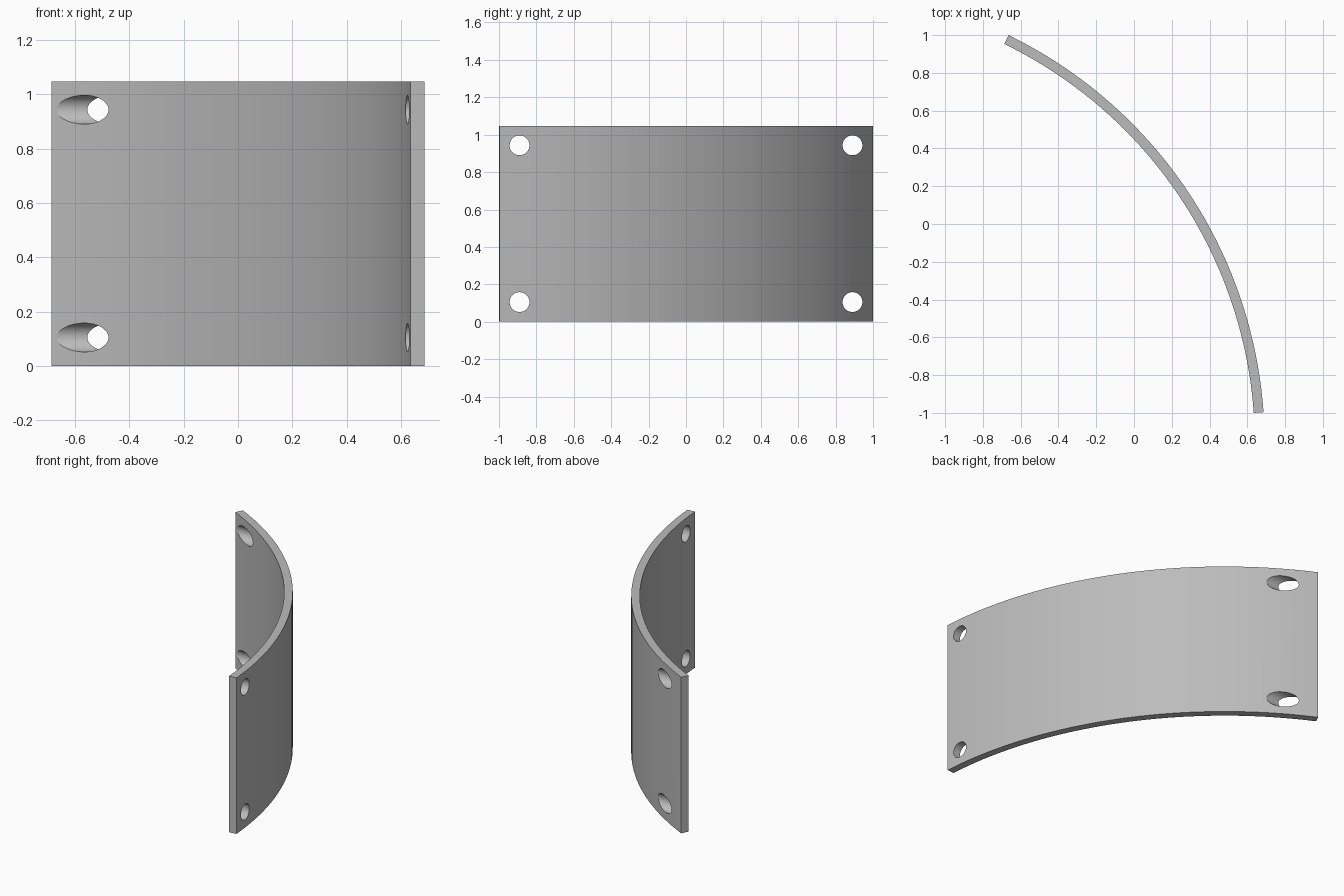
import bpy, bmesh
from math import cos, sin, radians
from mathutils import Matrix

cube = bpy.data.objects.get("Cube")
if cube:
    bpy.data.objects.remove(cube, do_unlink=True)

CENTRE = (-1.718, -1.1675)
OUTER, THICK, HEIGHT = 2.41, 0.052, 1.047
START, SWEEP, STEPS = 4.07, 60, 40

grey = bpy.data.materials.new("plain grey")
grey.use_nodes = True
colour = (0.5, 0.5, 0.5, 1)
grey.diffuse_color = colour
grey.node_tree.nodes["Principled BSDF"].inputs["Base Color"].default_value = colour


def add_object(name, bm):
    bmesh.ops.recalc_face_normals(bm, faces=bm.faces)
    mesh = bpy.data.meshes.new(name)
    bm.to_mesh(mesh)
    bm.free()
    mesh.materials.append(grey)
    obj = bpy.data.objects.new(name, mesh)
    bpy.context.collection.objects.link(obj)
    return obj


# Curved plate: a rectangular section swept round an arc
bm = bmesh.new()
rings = []
for i in range(STEPS + 1):
    a = radians(START + SWEEP * i / STEPS)
    rings.append([bm.verts.new((CENTRE[0] + r * cos(a), CENTRE[1] + r * sin(a), z))
                  for r, z in ((OUTER, 0), (OUTER, HEIGHT),
                               (OUTER - THICK, HEIGHT), (OUTER - THICK, 0))])
for p, q in zip(rings, rings[1:]):
    for k in range(4):
        n = (k + 1) % 4
        bm.faces.new((p[k], q[k], q[n], p[n]))
bm.faces.new(rings[0])
bm.faces.new(rings[-1])
plate = add_object("curved_plate", bm)

# Bolt holes: four cylinders running straight along x
bm = bmesh.new()
for y, x in ((-0.89, 0.66), (0.89, -0.57)):
    for z in (0.105, 0.943):
        place = Matrix.Translation((x, y, z)) @ Matrix.Rotation(radians(90), 4, "Y")
        bmesh.ops.create_cone(bm, cap_ends=True, segments=48, radius1=0.053,
                              radius2=0.053, depth=0.7, matrix=place)
cutter = add_object("hole_cutter", bm)

bpy.context.view_layer.objects.active = plate
plate.select_set(True)
cut = plate.modifiers.new("bolt_holes", "BOOLEAN")
cut.operation = "DIFFERENCE"
cut.solver = "EXACT"
cut.object = cutter
bpy.ops.object.modifier_apply(modifier=cut.name)
bpy.data.objects.remove(cutter, do_unlink=True)

bpy.ops.object.shade_smooth_by_angle(angle=radians(15))
